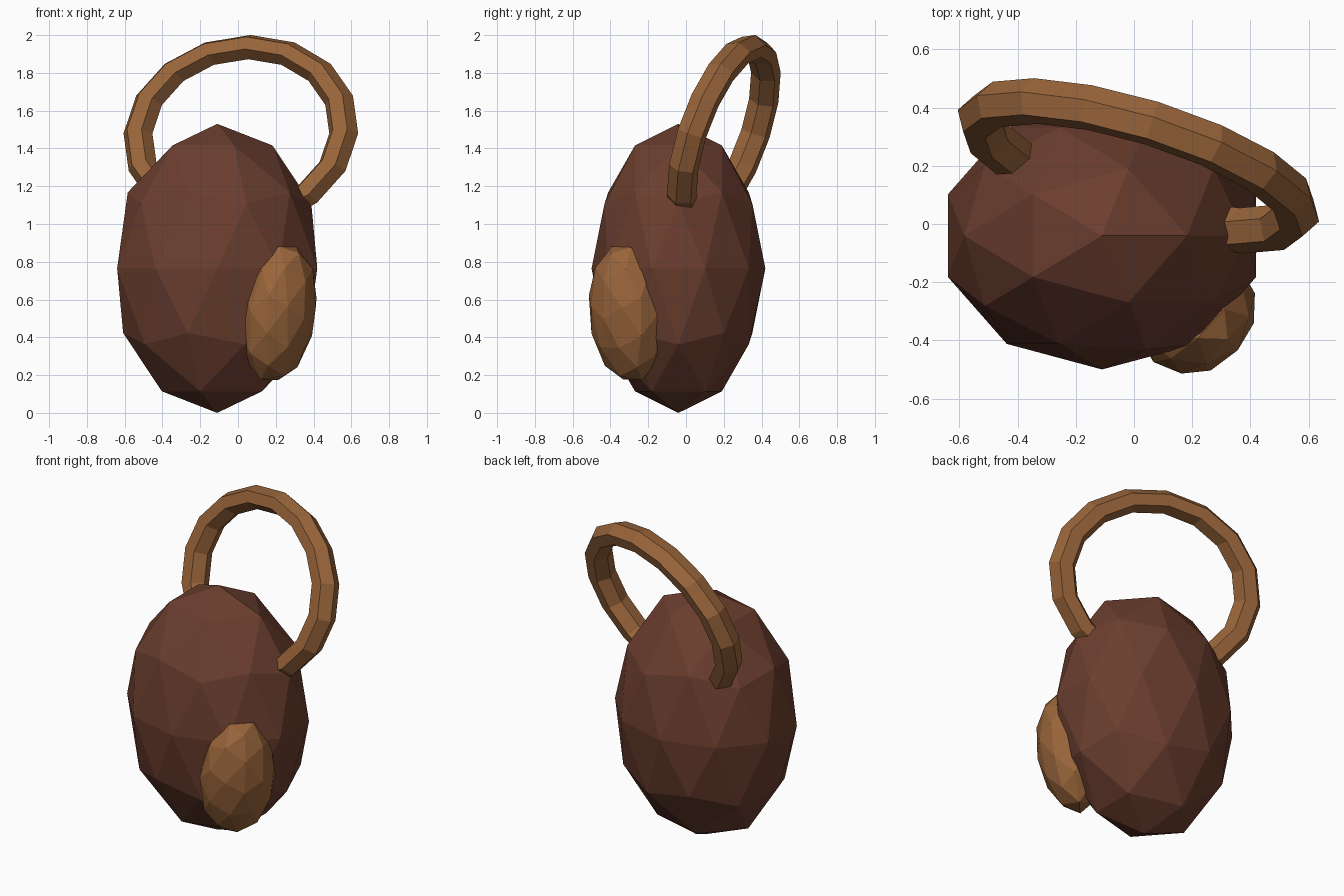
import bpy
import math
from mathutils import Matrix, Vector

if "Cube" in bpy.data.objects:
    bpy.data.objects.remove(bpy.data.objects["Cube"])


def material(name, rgb):
    mat = bpy.data.materials.new(name)
    mat.diffuse_color = (*rgb, 1.0)
    mat.use_nodes = True
    mat.node_tree.nodes["Principled BSDF"].inputs["Base Color"].default_value = mat.diffuse_color
    return mat


dark_brown = material("dark_brown", (0.147, 0.048, 0.028))
tan_brown = material("tan_brown", (0.32, 0.13, 0.043))


def frame(x_axis, y_axis, centre, scale):
    """Matrix from two roughly perpendicular directions, a centre and a scale."""
    x = Vector(x_axis).normalized()
    y = Vector(y_axis)
    y = (y - x * y.dot(x)).normalized()
    z = x.cross(y)
    rot = Matrix((x, y, z)).transposed().to_4x4()
    return Matrix.Translation(centre) @ rot @ Matrix.Diagonal((*scale, 1.0))


def finish(name, mat, matrix):
    """Name the new primitive, place it and give it its colour."""
    obj = bpy.context.object
    obj.name = name
    obj.data.transform(matrix)
    obj.data.materials.append(mat)
    for poly in obj.data.polygons:
        poly.use_smooth = False
    return obj


# Main bag: faceted egg shape
bpy.ops.mesh.primitive_ico_sphere_add(subdivisions=2, radius=1.0)
finish("bag_body", dark_brown,
       frame((1, 0, 0), (0, 1, 0), (-0.11, -0.04, 0.765), (0.557, 0.46, 0.765)))

# Small pocket on the lower front right, facing outwards and slightly down
bpy.ops.mesh.primitive_ico_sphere_add(subdivisions=2, radius=1.0)
finish("side_pocket", tan_brown,
       frame((0.05, -0.03, 0.353), (-0.66, -0.74, 0.10),
             (0.215, -0.312, 0.527), (0.375, 0.22, 0.185)))

# Strap: hexagonal ring, squashed in height, leaning back, sunk into the bag
bpy.ops.mesh.primitive_torus_add(major_segments=16, minor_segments=6,
                                 major_radius=0.57, minor_radius=0.08)
finish("shoulder_strap", tan_brown,
       frame((0.955, -0.295, 0.0), (0.094, 0.305, 0.947),
             (0.015, 0.20, 1.48), (1.0, 0.845, 1.0)))
